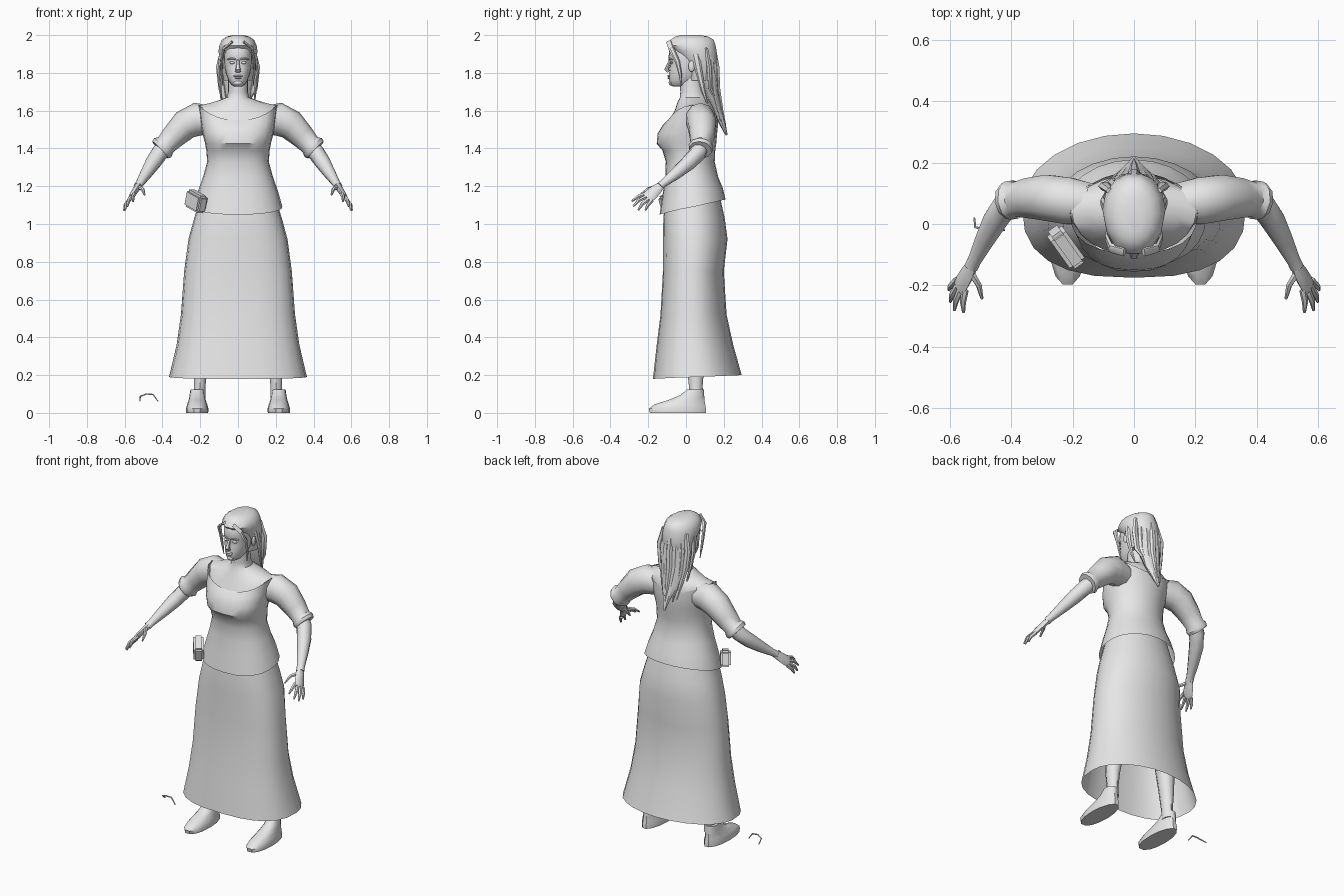
import bpy, bmesh, math, random
from mathutils import Vector, Matrix

random.seed(4)
grey = bpy.data.materials.new("plain grey")
grey.diffuse_color = (0.8, 0.8, 0.8, 1)


def finish(name, bm, mirror=False, angle=40):
    bmesh.ops.recalc_face_normals(bm, faces=bm.faces)
    me = bpy.data.meshes.new(name)
    bm.to_mesh(me)
    bm.free()
    me.materials.append(grey)
    me.shade_smooth()
    me.set_sharp_from_angle(angle=math.radians(angle))
    ob = bpy.data.objects.new(name, me)
    bpy.context.collection.objects.link(ob)
    if mirror:
        ob.modifiers.new("Mirror", "MIRROR").use_mirror_merge = False
    return ob


def skin(name, rings, bottom, top, mirror, angle=40):
    bm = bmesh.new()
    vs = [[bm.verts.new(p) for p in r] for r in rings]
    n = len(vs[0])
    for a, b in zip(vs, vs[1:]):
        for i in range(n):
            j = (i + 1) % n
            bm.faces.new((a[i], a[j], b[j], b[i]))
    if bottom:
        bm.faces.new(vs[0])
    if top:
        bm.faces.new(vs[-1])
    return finish(name, bm, mirror, angle)


def loft(name, secs, n=20, xc=0, bottom=False, top=False, pf=2.0, mirror=False):
    """Stacked rings: (z, half width, front y, back y, tilt, side lift)."""
    rings = []
    for s in secs:
        z, rx, yf, yb, tilt, lift = (tuple(s) + (0, 0))[:6]
        ring = []
        for i in range(n):
            t = 2 * math.pi * i / n
            c, d = math.cos(t), math.sin(t)
            e = 2 / (pf if d < 0 else 2.0)
            x = math.copysign(abs(c) ** e, c) * rx
            y = (yf + yb) / 2 + math.copysign(abs(d) ** e, d) * (yb - yf) / 2
            ring.append((xc + x, y, z + tilt * d + lift * c * c))
        rings.append(ring)
    return skin(name, rings, bottom, top, mirror)


def tube(name, pts, hint=(0, 0, 1), n=8, mirror=False, caps=True):
    """Path of (x, y, z, radius along hint, other radius)."""
    P = [Vector(p[:3]) for p in pts]
    rings = []
    for i, p in enumerate(pts):
        t = (P[min(i + 1, len(P) - 1)] - P[max(i - 1, 0)]).normalized()
        h = Vector(hint)
        u = (h - t * h.dot(t)).normalized()
        v = t.cross(u)
        a, b = p[3], p[4] if len(p) > 4 else p[3]
        rings.append([P[i] + u * a * math.cos(2 * math.pi * k / n)
                      + v * b * math.sin(2 * math.pi * k / n) for k in range(n)])
    return skin(name, rings, caps, caps, mirror)


def blob(name, loc, size, rot=(0, 0, 0), mirror=False):
    bm = bmesh.new()
    bmesh.ops.create_uvsphere(bm, u_segments=10, v_segments=6, radius=1)
    bm.transform(Matrix.LocRotScale(Vector(loc), Matrix.Rotation(rot[2], 3, 'Z').to_quaternion(), Vector(size)))
    return finish(name, bm, mirror)


# Skirt, open underneath
loft("skirt", [
    (0.19, 0.365, -0.175, 0.295, 0.01), (0.36, 0.325, -0.155, 0.25),
    (0.52, 0.302, -0.135, 0.215), (0.75, 0.285, -0.122, 0.2),
    (0.92, 0.262, -0.122, 0.22), (1.03, 0.232, -0.12, 0.205),
    (1.12, 0.205, -0.11, 0.185), (1.2, 0.185, -0.1, 0.165)], n=24, pf=2.6)

# Fitted bodice with flared hem and scooped neckline
loft("bodice", [
    (1.09, 0.235, -0.14, 0.21, 0.04), (1.17, 0.213, -0.125, 0.195, 0.02),
    (1.25, 0.185, -0.11, 0.17), (1.33, 0.163, -0.107, 0.152),
    (1.39, 0.168, -0.125, 0.155), (1.425, 0.174, -0.155, 0.16),
    (1.48, 0.188, -0.15, 0.165), (1.525, 0.2, -0.122, 0.17, 0, 0.03),
    (1.56, 0.208, -0.095, 0.165, 0.01, 0.07)], n=24, pf=2.4)

# Chest, shoulders and neck
loft("chest_and_neck", [
    (1.53, 0.2, -0.1, 0.16, 0.01, 0.07), (1.56, 0.203, -0.088, 0.16, 0.01, 0.068),
    (1.61, 0.15, -0.06, 0.145, 0.01, 0.03), (1.645, 0.1, -0.045, 0.13, 0, 0.01),
    (1.67, 0.06, -0.032, 0.105), (1.7, 0.052, -0.03, 0.09),
    (1.78, 0.052, -0.035, 0.085)], n=24)

# Head and face
loft("head", [
    (1.728, 0.02, -0.07, -0.01), (1.737, 0.034, -0.083, 0.03),
    (1.76, 0.05, -0.089, 0.07), (1.79, 0.062, -0.09, 0.1),
    (1.825, 0.07, -0.087, 0.12), (1.855, 0.074, -0.083, 0.13),
    (1.88, 0.075, -0.092, 0.13), (1.92, 0.073, -0.09, 0.13),
    (1.96, 0.058, -0.07, 0.11), (1.985, 0.025, -0.03, 0.06)],
    bottom=True, top=True, pf=2.3)
tube("nose", [(0, -0.082, 1.868, 0.008), (0, -0.094, 1.84, 0.009),
              (0, -0.103, 1.818, 0.014, 0.012), (0, -0.093, 1.806, 0.015, 0.008)], (1, 0, 0))
blob("upper_lip", (0, -0.09, 1.784), (0.026, 0.009, 0.006))
blob("lower_lip", (0, -0.089, 1.773), (0.021, 0.009, 0.006))
blob("chin", (0, -0.078, 1.748), (0.022, 0.014, 0.015))
blob("eye", (0.031, -0.077, 1.854), (0.015, 0.009, 0.007), mirror=True)
tube("brow", [(0.012, -0.09, 1.872, 0.004), (0.034, -0.087, 1.877, 0.005),
              (0.056, -0.072, 1.87, 0.003)], n=6, mirror=True)
blob("ear", (0.088, 0.03, 1.835), (0.009, 0.018, 0.03), mirror=True)

# Hair: cap, long fall, and loose locks
loft("hair_cap", [
    (1.76, 0.075, 0.01, 0.145), (1.82, 0.088, 0.0, 0.16), (1.87, 0.098, -0.025, 0.168),
    (1.915, 0.103, -0.07, 0.165), (1.945, 0.099, -0.1, 0.16),
    (1.975, 0.085, -0.085, 0.15), (1.992, 0.06, -0.06, 0.12), (2.0, 0.03, -0.03, 0.08)],
    n=14, bottom=True, top=True)
tube("hair_fall", [
    (0, 0.11, 1.86, 0.088, 0.05), (0, 0.125, 1.77, 0.085, 0.045),
    (0, 0.14, 1.69, 0.075, 0.035), (0, 0.165, 1.61, 0.055, 0.025),
    (0, 0.19, 1.54, 0.025, 0.018), (0, 0.215, 1.47, 0.006, 0.006)], (1, 0, 0))
for i in range(7):
    x = (i - 3) * 0.028
    r = random.uniform(-0.04, 0.05)
    bow = 0.15 - abs(x) * 0.5
    tube("hair_lock", [
        (x * 0.9, bow, 1.93, 0.016, 0.01), (x * 1.15, bow + 0.015, 1.83, 0.02, 0.014),
        (x, bow + 0.02, 1.72, 0.02, 0.012), (x * 0.75, bow + 0.04, 1.63 + r, 0.012, 0.008),
        (x * 0.6, bow + 0.06, 1.55 + r, 0.003, 0.003)], (1, 0, 0), n=6)
tube("temple_lock", [
    (0.03, -0.09, 1.965, 0.016, 0.008), (0.075, -0.078, 1.93, 0.016, 0.008),
    (0.088, -0.045, 1.86, 0.013, 0.007), (0.087, -0.03, 1.79, 0.009, 0.006),
    (0.08, -0.025, 1.73, 0.002)], (0, 1, 0), n=6, mirror=True)
tube("side_lock", [
    (0.092, 0.05, 1.9, 0.022, 0.01), (0.1, 0.07, 1.8, 0.018, 0.01),
    (0.093, 0.09, 1.71, 0.012, 0.008), (0.085, 0.115, 1.63, 0.003)], (0, 1, 0), n=6, mirror=True)

# Sleeves with a flared cuff
tube("sleeve", [
    (0.14, 0.065, 1.55, 0.075, 0.07), (0.215, 0.075, 1.555, 0.088, 0.08),
    (0.28, 0.085, 1.525, 0.08, 0.078), (0.34, 0.085, 1.465, 0.066, 0.068),
    (0.382, 0.08, 1.42, 0.056, 0.058), (0.398, 0.078, 1.405, 0.068, 0.066),
    (0.412, 0.076, 1.392, 0.062, 0.06)], n=10, mirror=True)

# Bare forearms
tube("forearm", [
    (0.37, 0.085, 1.43, 0.045), (0.415, 0.062, 1.375, 0.045), (0.45, 0.015, 1.325, 0.042),
    (0.485, -0.05, 1.27, 0.033), (0.52, -0.12, 1.215, 0.021, 0.023),
    (0.53, -0.14, 1.2, 0.021, 0.024)], n=10, mirror=True)

# Hands
across = (0.4, 0.55, -0.65)
tube("palm", [
    (0.524, -0.13, 1.207, 0.021, 0.018), (0.542, -0.16, 1.18, 0.032, 0.017),
    (0.56, -0.19, 1.152, 0.036, 0.015), (0.57, -0.208, 1.137, 0.032, 0.011)], across, mirror=True)
fingers = {
    "thumb": ((0.53, -0.16, 1.195), (0.505, -0.2, 1.185), (0.495, -0.243, 1.155)),
    "index_finger": ((0.55, -0.215, 1.158), (0.557, -0.255, 1.145), (0.555, -0.287, 1.12)),
    "middle_finger": ((0.563, -0.21, 1.145), (0.58, -0.25, 1.125), (0.585, -0.28, 1.093)),
    "ring_finger": ((0.573, -0.2, 1.132), (0.593, -0.232, 1.105), (0.598, -0.253, 1.073)),
    "little_finger": ((0.577, -0.182, 1.125), (0.597, -0.202, 1.1), (0.603, -0.215, 1.072)),
}
for name, (a, b, c) in fingers.items():
    tube(name, [a + (0.012,), b + (0.01,), c + (0.005,)], across, n=6, mirror=True)

# Lower legs and shoes
tube("leg", [(0.205, 0.055, 0.08, 0.038, 0.034), (0.202, 0.052, 0.14, 0.036, 0.031),
             (0.2, 0.05, 0.24, 0.046, 0.04), (0.185, 0.055, 0.4, 0.06, 0.055),
             (0.15, 0.045, 0.62, 0.065, 0.065)], (0, 1, 0), n=10, mirror=True)
loft("shoe", [
    (0, 0.058, -0.195, 0.11), (0.022, 0.06, -0.2, 0.11), (0.045, 0.053, -0.17, 0.105),
    (0.07, 0.045, -0.09, 0.1), (0.095, 0.04, -0.03, 0.098), (0.125, 0.036, 0.005, 0.095)],
    n=14, xc=0.216, bottom=True, top=True, pf=2.3, mirror=True)

# Belt pouch on the right hip
bm = bmesh.new()
bmesh.ops.create_cube(bm, size=1)
bm.transform(Matrix.Diagonal((0.135, 0.06, 0.095, 1)))
bmesh.ops.bevel(bm, geom=bm.edges[:], offset=0.012, segments=2, affect='EDGES')
pouch = finish("belt_pouch", bm)
pouch.location = (-0.222, -0.075, 1.12)
pouch.rotation_euler = (0, 0.32, -0.95)

# Small loose curved strap near the floor
tube("loose_strap", [
    (-0.52, 0.02, 0.063, 0.003), (-0.517, -0.01, 0.088, 0.004), (-0.485, -0.02, 0.1, 0.004),
    (-0.45, -0.018, 0.098, 0.004), (-0.422, -0.02, 0.06, 0.003)], (0, 1, 0), n=6)
